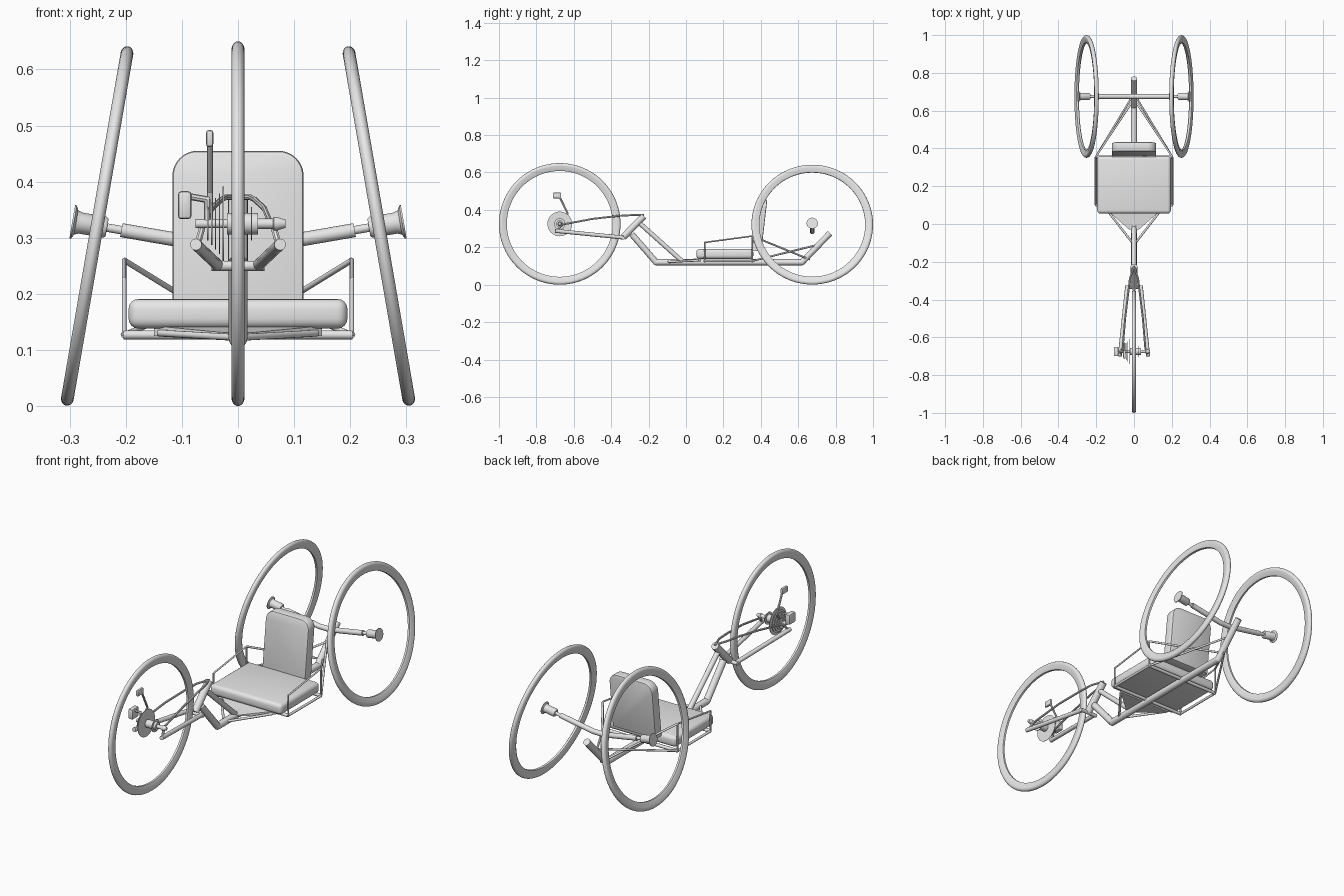
import bpy, bmesh, math
from mathutils import Vector, Matrix

if "Cube" in bpy.data.objects:
    bpy.data.objects.remove(bpy.data.objects["Cube"])

grey = bpy.data.materials.new("plain_grey")
grey.diffuse_color = (0.8, 0.8, 0.8, 1)
grey.use_nodes = True
grey.node_tree.nodes["Principled BSDF"].inputs["Base Color"].default_value = grey.diffuse_color


def add(name, bm, angle=40):
    bmesh.ops.recalc_face_normals(bm, faces=bm.faces)
    me = bpy.data.meshes.new(name)
    bm.to_mesh(me)
    bm.free()
    me.materials.append(grey)
    ob = bpy.data.objects.new(name, me)
    bpy.context.collection.objects.link(ob)
    bpy.ops.object.select_all(action='DESELECT')
    ob.select_set(True)
    bpy.context.view_layer.objects.active = ob
    bpy.ops.object.shade_smooth_by_angle(angle=math.radians(angle))
    return ob


def cylinder(bm, a, b, r, sides=16):
    a, b = Vector(a), Vector(b)
    d = b - a
    m = Matrix.Translation((a + b) / 2) @ d.to_track_quat('Z', 'Y').to_matrix().to_4x4()
    bmesh.ops.create_cone(bm, cap_ends=True, segments=sides, radius1=r, radius2=r,
                          depth=d.length, matrix=m)


def tube(name, pts, r, sides=16):
    """Straight runs joined by ball corners."""
    bm = bmesh.new()
    for a, b in zip(pts, pts[1:]):
        cylinder(bm, a, b, r, sides)
    for p in pts[1:-1]:
        bmesh.ops.create_uvsphere(bm, u_segments=sides, v_segments=8, radius=r,
                                  matrix=Matrix.Translation(p))
    return add(name, bm)


def pair(name, pts, r, sides=12):
    for side, s in (("right", 1), ("left", -1)):
        tube(f"{side}_{name}", [(x * s, y, z) for x, y, z in pts], r, sides)


def lathe(name, profile, matrix, steps=32, closed=False):
    """Revolve (x, radius) points about the x axis."""
    bm = bmesh.new()
    vs = [bm.verts.new((x, 0, r)) for x, r in profile]
    n = len(vs)
    es = [bm.edges.new((vs[i], vs[(i + 1) % n])) for i in range(n if closed else n - 1)]
    bmesh.ops.spin(bm, geom=vs + es, axis=(1, 0, 0), cent=(0, 0, 0),
                   angle=2 * math.pi, steps=steps)
    bmesh.ops.remove_doubles(bm, verts=bm.verts, dist=1e-5)
    bm.transform(matrix)
    return add(name, bm)


def box(name, lo, hi, bevel, segments=3):
    lo, hi = Vector(lo), Vector(hi)
    bm = bmesh.new()
    bmesh.ops.create_cube(bm, size=1, matrix=Matrix.Translation((lo + hi) / 2)
                          @ Matrix.Diagonal((*(hi - lo), 1)))
    bmesh.ops.bevel(bm, geom=bm.edges[:], offset=bevel, segments=segments,
                    profile=0.5, affect='EDGES')
    return add(name, bm)


# wheels: oval tyre on a narrower, flat-sided rim
tyre = [(0.0115 * math.cos(t), 0.311 + 0.014 * math.sin(t))
        for t in [math.radians(-30 + 20 * i) for i in range(13)]]
tyre += [(-0.009, 0.29), (-0.005, 0.283), (0.005, 0.283), (0.009, 0.29)]
lean = math.radians(9.8)
wheel_at = {"front": Matrix.Translation((0, -0.675, 0.325))}
for side, s in (("right", 1), ("left", -1)):
    wheel_at["rear_" + side] = (Matrix.Translation((0.251 * s, 0.675, 0.321))
                                @ Matrix.Rotation(-lean * s, 4, 'Y')
                                @ Matrix.Diagonal((s, 1, 1, 1)))
for key, m in wheel_at.items():
    lathe(key + "_wheel", tyre, m, 80, True)

# rear hubs: spool with an outer flange and a stub spindle
spool = [(-0.045, 0), (-0.045, 0.0075), (-0.018, 0.0075), (-0.018, 0.016), (-0.014, 0.019),
         (0.03, 0.019), (0.038, 0.022), (0.042, 0.03), (0.045, 0.03), (0.045, 0.012), (0.045, 0)]
for key in ("rear_right", "rear_left"):
    lathe(key + "_hub", spool, wheel_at[key])

# rear axle, rising to both sides
slope = math.tan(lean)
axle = [(x, 0.675, 0.321 - slope * (0.251 - abs(x)))
        for x in (-0.208, -0.03, 0.03, 0.208)]
tube("rear_axle", axle, 0.0125)

# central frame
tube("main_beam", [(0, -0.29, 0.27), (0, -0.16, 0.12), (0, 0.62, 0.12), (0, 0.77, 0.275)], 0.0165)
tube("upper_brace", [(0, -0.02, 0.125), (0, -0.255, 0.335)], 0.0125)
tube("head_tube", [(0, -0.335, 0.255), (0, -0.225, 0.367)], 0.018)

# fork: crown, thick lower legs and thin arched upper stays
tube("fork_crown", [(-0.047, -0.335, 0.25), (0.047, -0.335, 0.25)], 0.009)
pair("fork_leg", [(0.037, -0.335, 0.252), (0.075, -0.70, 0.288)], 0.0105)
pair("fork_stay", [(0, -0.225, 0.372), (0.022, -0.29, 0.372), (0.03, -0.36, 0.368),
                   (0.047, -0.5, 0.352), (0.06, -0.66, 0.322)], 0.005, 8)
pair("dropout", [(0.062, -0.66, 0.325), (0.072, -0.69, 0.288)], 0.006, 8)

# front hub, sprockets and axle nuts
hub = [(-0.076, 0), (-0.076, 0.008), (-0.02, 0.008), (-0.02, 0.019), (0.036, 0.019),
       (0.036, 0.009), (0.062, 0.009), (0.064, 0.012), (0.07, 0.012), (0.085, 0.007), (0.085, 0)]
lathe("front_hub", hub, wheel_at["front"])
for i, (x, r) in enumerate([(-0.054, 0.03), (-0.047, 0.038), (-0.040, 0.046),
                            (-0.033, 0.054), (-0.026, 0.066), (0.024, 0.03)]):
    lathe(f"sprocket_{i + 1}", [(x - 0.0012, 0), (x - 0.0012, r), (x + 0.0012, r), (x + 0.0012, 0)],
          wheel_at["front"])

# crank arm with grip, and the shifter block
tube("crank_arm", [(-0.05, -0.675, 0.325), (-0.05, -0.632, 0.38), (-0.05, -0.675, 0.468)], 0.005, 8)
box("crank_grip", (-0.057, -0.712, 0.462), (-0.044, -0.668, 0.492), 0.005, 2)
box("shifter_block", (-0.107, -0.70, 0.333), (-0.083, -0.65, 0.383), 0.006, 2)
tube("shifter_bracket", [(-0.09, -0.68, 0.374), (-0.055, -0.675, 0.368),
                         (-0.055, -0.675, 0.325)], 0.006, 8)

# seat cushion
box("seat_cushion", (-0.195, 0.055, 0.138), (0.195, 0.36, 0.191), 0.018, 4)

# backrest: rounded top, leaning back
bm = bmesh.new()
w, top, rad = 0.117, 0.455, 0.045
outline = [(-w, 0.18), (w, 0.18)]
for cx, start in ((w - rad, 0), (rad - w, 90)):
    for i in range(9):
        t = math.radians(start + i * 11.25)
        outline.append((cx + rad * math.cos(t), top - rad + rad * math.sin(t)))
face = bm.faces.new([bm.verts.new((x, 0.353 + (z - 0.18) * 0.115, z)) for x, z in outline])
ext = bmesh.ops.extrude_face_region(bm, geom=[face])
bmesh.ops.translate(bm, vec=(0, 0.05, 0),
                    verts=[v for v in ext["geom"] if isinstance(v, bmesh.types.BMVert)])
rims = [e for e in bm.edges if abs(e.verts[0].co.y - e.verts[1].co.y) < 0.04]
bmesh.ops.bevel(bm, geom=[e for e in rims if len(e.link_faces) == 2 and e.calc_face_angle() > 1],
                offset=0.006, segments=2, profile=0.5, affect='EDGES')
add("backrest", bm)

# tapered nose below the front of the seat
bm = bmesh.new()
for z in (0.125, 0.143):
    drop = 0.012 if z > 0.13 else 0
    bm.faces.new([bm.verts.new(p) for p in
                  ((-0.15, 0.08, z), (0.15, 0.08, z), (0.025, -0.03, z - drop), (-0.025, -0.03, z - drop))])
bmesh.ops.convex_hull(bm, input=bm.verts)
add("seat_nose", bm, 20)

# seat frame: cross bars, rails, armrests and rear struts
for name, y in (("front", 0.10), ("rear", 0.355)):
    tube(name + "_cross_bar", [(-0.204, y, 0.127), (0.204, y, 0.127)], 0.008, 12)
pair("seat_rail", [(0.203, 0.10, 0.127), (0.203, 0.355, 0.127)], 0.006)
pair("nose_strut", [(0.14, 0.07, 0.13), (0, -0.11, 0.122)], 0.006)
pair("armrest", [(0.203, 0.10, 0.125), (0.203, 0.10, 0.226), (0.203, 0.355, 0.26),
                 (0.203, 0.355, 0.125)], 0.004)
pair("upper_rear_strut", [(0.203, 0.355, 0.26), (0, 0.66, 0.135)], 0.005)
pair("lower_rear_strut", [(0.203, 0.355, 0.127), (0, 0.69, 0.21)], 0.005)
